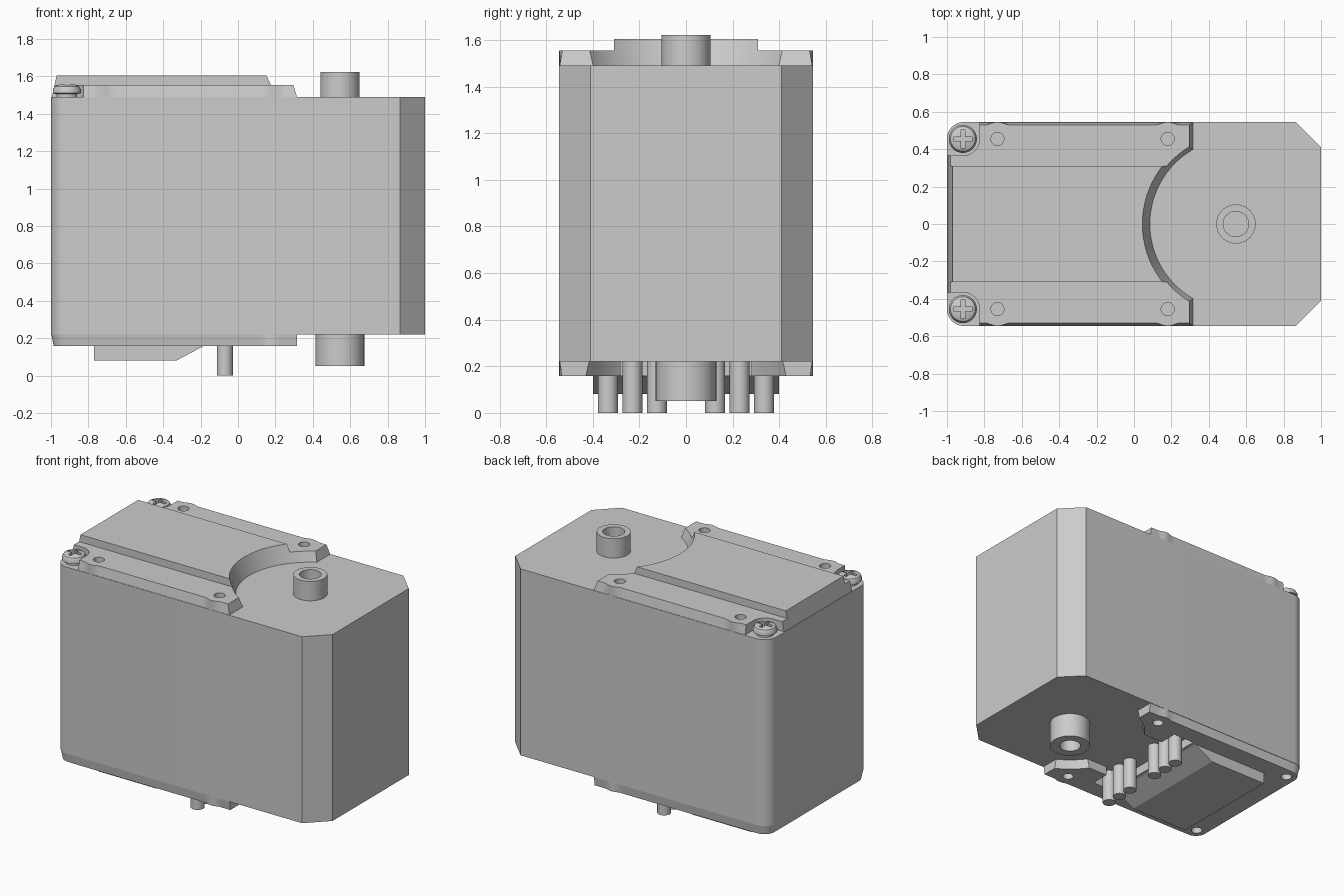
import bpy, bmesh
from math import sin, cos, pi, sqrt, radians

cube = bpy.data.objects.get("Cube")
if cube:
    bpy.data.objects.remove(cube, do_unlink=True)

grey = bpy.data.materials.new("housing_grey")
grey.use_nodes = True
grey.diffuse_color = (0.6, 0.6, 0.6, 1)
grey.node_tree.nodes["Principled BSDF"].inputs["Base Color"].default_value = (0.6, 0.6, 0.6, 1)

TOP, BASE = 1.49, 0.22        # body top and bottom
SHAFT_X = 0.545               # axis of the bosses and of the curved cutaway
SCREW_X, HOLE_Y = -0.915, 0.455


def finish(bm, name):
    bmesh.ops.recalc_face_normals(bm, faces=bm.faces)
    mesh = bpy.data.meshes.new(name)
    bm.to_mesh(mesh)
    bm.free()
    mesh.materials.append(grey)
    obj = bpy.data.objects.new(name, mesh)
    bpy.context.collection.objects.link(obj)
    return obj


def activate(obj):
    bpy.ops.object.select_all(action='DESELECT')
    obj.select_set(True)
    bpy.context.view_layer.objects.active = obj


def smooth(obj):
    activate(obj)
    bpy.ops.object.shade_smooth_by_angle(angle=radians(30))


def loft(name, sections):
    """Solid skinned through (outline, z) sections of equal length."""
    bm = bmesh.new()
    rings = [[bm.verts.new((x, y, z)) for x, y in pts] for pts, z in sections]
    n = len(rings[0])
    for a, b in zip(rings, rings[1:]):
        for i in range(n):
            j = (i + 1) % n
            bm.faces.new((a[i], a[j], b[j], b[i]))
    bm.faces.new(rings[0])
    bm.faces.new(rings[-1])
    return finish(bm, name)


def lathe(name, profile, x, y, n=32):
    """Turned part from (radius, z) points, capped at both ends."""
    def ring(r):
        return [(x + r * cos(2 * pi * i / n), y + r * sin(2 * pi * i / n)) for i in range(n)]
    return loft(name, [(ring(r), z) for r, z in profile])


def box(name, x, y, z0, z1, hx, hy):
    pts = [(x - hx, y - hy), (x + hx, y - hy), (x + hx, y + hy), (x - hx, y + hy)]
    return loft(name, [(pts, z0), (pts, z1)])


def cut(obj, cutter):
    mod = obj.modifiers.new("cut", 'BOOLEAN')
    mod.operation, mod.solver, mod.object = 'DIFFERENCE', 'EXACT', cutter
    activate(obj)
    bpy.ops.object.modifier_apply(modifier=mod.name)
    bpy.data.objects.remove(cutter, do_unlink=True)


def arc(cx, cy, r, a0, a1, n=10):
    angles = [radians(a0 + (a1 - a0) * i / n) for i in range(n + 1)]
    return [(cx + r * cos(a), cy + r * sin(a)) for a in angles]


def mirrored(half):
    return half + [(x, -y) for x, y in reversed(half)]


def cutaway(x_end, r, y_in, n=20):
    """Concave arc around the shaft, from x_end inwards to height y_in."""
    y_out = sqrt(r * r - (SHAFT_X - x_end) ** 2)
    ys = [y_out + (y_in - y_out) * i / n for i in range(n + 1)]
    return [(SHAFT_X - sqrt(r * r - y * y), y) for y in ys]


def bump(hx, edge, n=8):
    """Edge swelling around a fixing hole."""
    xs = [0.075 * (2 * i / n - 1) for i in range(n + 1)]
    return [(hx + dx, max(edge, HOLE_Y + sqrt(0.09 ** 2 - dx * dx))) for dx in xs]


# Main body: rounded corners at one end, chamfered at the other
body_half = arc(-0.91, 0.455, 0.09, 180, 90) + [(0.865, 0.545), (1, 0.41)]
body = mirrored(body_half)
smooth(loft("body", [(body, BASE), (body, TOP)]))


# Top cover with screw notches, bumps and curved cutaway
def cover_half(h):
    left, edge, end, r = -0.995 + 0.22 * h, 0.542 - 0.18 * h, 0.315 - 0.3 * h, 0.46 + 0.35 * h
    notch = arc(SCREW_X, HOLE_Y, 0.09, -90, 0)
    return ([(left, 0.365)] + notch + [(-0.825, edge)] + bump(-0.73, edge) + bump(0.18, edge)
            + [(end, edge)] + cutaway(end, r, 0.01))


top_cover = loft("top_cover", [(mirrored(cover_half(h)), TOP + h) for h in (0, 0.065)])
for hx in (-0.73, 0.18):
    for s in (-1, 1):
        cut(top_cover, lathe("cutter", [(0.035, TOP + 0.01), (0.035, 1.7)], hx, s * HOLE_Y))
smooth(top_cover)


# Raised centre panel of the top cover
def panel_half(h):
    r = 0.46 + 0.35 * h
    end = SHAFT_X - sqrt(r * r - 0.31 ** 2)
    return [(-0.995 + 0.22 * h, 0.31)] + cutaway(end, r, 0.01)


smooth(loft("top_panel", [(mirrored(panel_half(h)), TOP + h) for h in (0.055, 0.115)]))

# Cross-head screws
for s, side in ((1, "left"), (-1, "right")):
    screw = lathe("screw_" + side, [(0.055, TOP - 0.01), (0.055, 1.505), (0.075, 1.51), (0.075, 1.53),
                                    (0.066, 1.546), (0.045, 1.556)], SCREW_X, s * HOLE_Y)
    for hx, hy in ((0.05, 0.011), (0.011, 0.05)):
        cut(screw, box("cutter", SCREW_X, s * HOLE_Y, 1.525, 1.6, hx, hy))
    smooth(screw)

# Hollow bosses on the shaft axis
smooth(lathe("top_boss", [(0.105, TOP - 0.01), (0.105, 1.622), (0.068, 1.622), (0.068, TOP + 0.01)],
             SHAFT_X, 0, 40))
smooth(lathe("bottom_boss", [(0.13, BASE + 0.01), (0.13, 0.052), (0.068, 0.052), (0.068, 0.2)],
             SHAFT_X, 0, 40))


# Bottom cover with arms and a slot for the pins
def base_half(h):
    edge, end, r = 0.542 - 0.15 * h, 0.315, 0.475 + 0.2 * h
    return (arc(-0.91, 0.455, 0.088 - 0.2 * h, 180, 90) + [(-0.82, edge)] + bump(0.18, edge)
            + [(end, edge)] + cutaway(end, r, 0.28)
            + [(0, 0.28), (0, 0.41), (-0.16, 0.41)])


bottom_cover = loft("bottom_cover", [(mirrored(base_half(h)), BASE - h) for h in (0, 0.062)])
for hx in (SCREW_X, 0.18):
    for s in (-1, 1):
        cut(bottom_cover, lathe("cutter", [(0.035, 0.1), (0.035, BASE - 0.01)], hx, s * HOLE_Y))
smooth(bottom_cover)

# Bottom panel with a sloped front
loft("bottom_panel", [([(-0.77, -0.4), (x, -0.4), (x, 0.4), (-0.77, 0.4)], z)
                      for x, z in ((-0.18, 0.16), (-0.33, 0.08))])

# Contact pins in two groups of three
for s, side in ((1, "left"), (-1, "right")):
    for i in range(3):
        smooth(lathe(f"pin_{side}_{i + 1}", [(0.043, 0), (0.043, BASE + 0.01)],
                     -0.07, s * (0.125 + 0.105 * i), 24))
